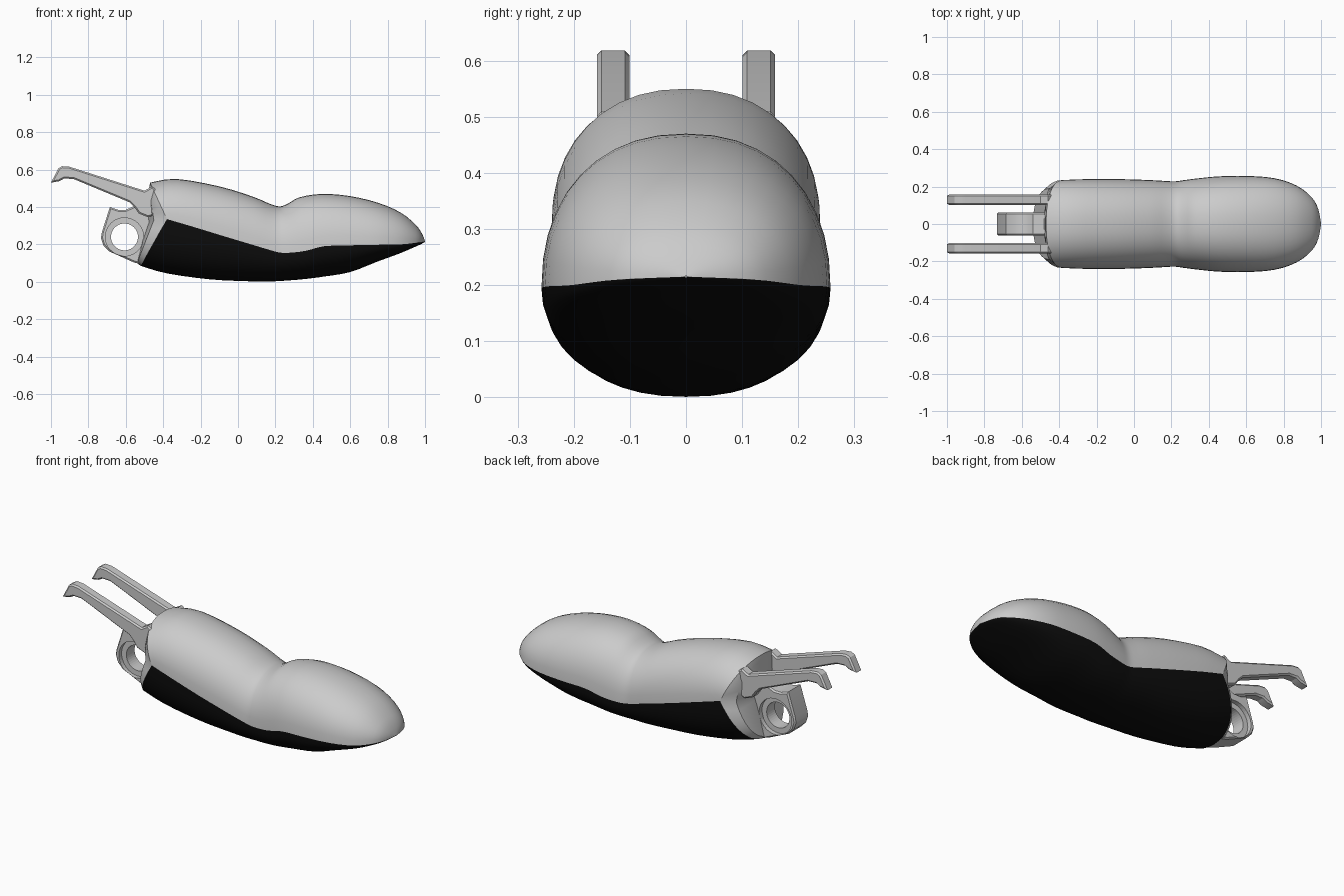
import bpy, bmesh, math
from mathutils import Vector

if "Cube" in bpy.data.objects:
    bpy.data.objects.remove(bpy.data.objects["Cube"])

# Slanted stations: top x,z | seam x,z | bottom x,z | half width
ST = [(-.47, .53, -.38, .335, -.52, .085, .235),
      (-.33, .55, -.25, .297, -.38, .045, .24),
      (-.1, .51, -.08, .245, -.15, .013, .24),
      (.08, .455, .08, .197, .05, .003, .235),
      (.17, .417, .17, .17, .15, .001, .23),
      (.225, .403, .22, .157, .22, .004, .228),
      (.27, .42, .27, .155, .28, .008, .235),
      (.33, .452, .36, .165, .36, .015, .246),
      (.45, .47, .46, .19, .46, .028, .255),
      (.6, .458, .6, .195, .6, .052, .257),
      (.75, .422, .75, .198, .74, .106, .245),
      (.87, .37, .87, .2, .86, .15, .205),
      (.95, .305, .95, .208, .94, .184, .143),
      (.985, .255, .985, .212, .98, .202, .08),
      (1, .216, 1, .215, 1, .214, .004)]
CAP = (-.475, .5, -.45, .33, -.54, .1, .19)


def refine(st, n=3):
    """Catmull-Rom interpolation between stations."""
    out = []
    for i in range(len(st) - 1):
        p = [st[max(i - 1, 0)], st[i], st[i + 1], st[min(i + 2, len(st) - 1)]]
        for k in range(n):
            t = k / n
            out.append([.5 * (2 * b + (c - a) * t + (2 * a - 5 * b + 4 * c - d) * t * t
                              + (3 * b - a - 3 * c + d) * t ** 3) for a, b, c, d in zip(*p)])
    return out + [st[-1]]


def arc(s, upper, n=20, e=2.25):
    """Half cross-section from +y seam to -y seam."""
    seam = Vector((s[2], 0, s[3]))
    end = Vector((s[0], 0, s[1])) if upper else Vector((s[4], 0, s[5]))
    pts = []
    for i in range(n + 1):
        a = math.pi * i / n
        c, h = math.cos(a), abs(math.sin(a)) ** (2 / e)
        y = s[6] * math.copysign(abs(c) ** (2 / e), c)
        pts.append(seam + (end - seam) * h + Vector((0, y, 0)))
    return pts


def finish(name, bm, angle=35, mat=None):
    bmesh.ops.recalc_face_normals(bm, faces=bm.faces)
    me = bpy.data.meshes.new(name)
    bm.to_mesh(me)
    bm.free()
    ob = bpy.data.objects.new(name, me)
    bpy.context.collection.objects.link(ob)
    if mat:
        me.materials.append(mat)
    bpy.ops.object.select_all(action='DESELECT')
    ob.select_set(True)
    bpy.context.view_layer.objects.active = ob
    bpy.ops.object.shade_smooth_by_angle(angle=math.radians(angle))
    return ob


def loft(name, rings, closed=False, mat=None):
    bm = bmesh.new()
    vs = [[bm.verts.new(p) for p in r] for r in rings]
    n = len(vs[0])
    for a, b in zip(vs, vs[1:]):
        for i in range(n if closed else n - 1):
            j = (i + 1) % n
            bm.faces.new((a[i], a[j], b[j], b[i]))
    if closed:  # fan over the last ring
        c = bm.verts.new(sum((v.co for v in vs[-1]), Vector()) / n)
        for i in range(n):
            bm.faces.new((vs[-1][i], vs[-1][(i + 1) % n], c))
    return finish(name, bm, mat=mat)


def plate(name, profile, y0, y1, bevel):
    """Side profile (x, z) extruded along y with chamfered rims."""
    bm = bmesh.new()
    f = bm.faces.new([bm.verts.new((x, y0, z)) for x, z in profile])
    r = bmesh.ops.extrude_face_region(bm, geom=[f])
    bmesh.ops.translate(bm, vec=(0, y1 - y0, 0),
                        verts=[v for v in r['geom'] if isinstance(v, bmesh.types.BMVert)])
    rim = [e for e in bm.edges if abs(e.verts[0].co.y - e.verts[1].co.y) < 1e-5]
    bmesh.ops.bevel(bm, geom=rim, offset=bevel, segments=1, affect='EDGES')
    return finish(name, bm, 25)


def drill(target, r, y, depth):
    bpy.ops.mesh.primitive_cylinder_add(vertices=40, radius=r, depth=depth,
                                        location=(-.607, y, .24), rotation=(math.pi / 2, 0, 0))
    c = bpy.context.object
    c.name = "hole_cutter"
    c.hide_render = True
    c.hide_set(True)
    c.display_type = 'WIRE'
    m = target.modifiers.new("hole", 'BOOLEAN')
    m.operation, m.object, m.solver = 'DIFFERENCE', c, 'EXACT'


black = bpy.data.materials.new("black_rubber")
black.diffuse_color = (.004, .004, .004, 1)
black.use_nodes = True
black.node_tree.nodes["Principled BSDF"].inputs["Base Color"].default_value = black.diffuse_color

# Finger body: grey upper shell and black gripping pad
stations = refine(ST)
loft("upper_shell", [arc(s, True) for s in stations])
loft("grip_pad", [arc(s, False) for s in stations], mat=black)

# Tapered rear cap
loft("rear_cap", [arc(s, True) + arc(s, False)[-2:0:-1] for s in (ST[0], CAP)], closed=True)

# Hinge lug with counterbored pin hole
lug = plate("hinge_lug", [(-.685, .4), (-.64, .385), (-.6, .385), (-.565, .4), (-.54, .42),
                          (-.44, .42), (-.42, .25), (-.51, .09), (-.56, .105), (-.69, .163),
                          (-.72, .195), (-.733, .235), (-.728, .265)], -.062, .062, .008)
drill(lug, .072, 0, .4)
for side in (-1, 1):
    drill(lug, .102, side * .062, .05)

# Pair of bent rear prongs with rounded roots
PRONG = [(-1, .53), (-.96, .607), (-.94, .618), (-.9, .615), (-.5, .487), (-.46, .51), (-.41, .47),
         (-.4, .4), (-.43, .362), (-.48, .345), (-.53, .365), (-.555, .4), (-.58, .425),
         (-.88, .55), (-.93, .552), (-.955, .538)]
for side, name in ((-1, "front_prong"), (1, "back_prong")):
    plate(name, PRONG, side * .13 - .029, side * .13 + .029, .008)
